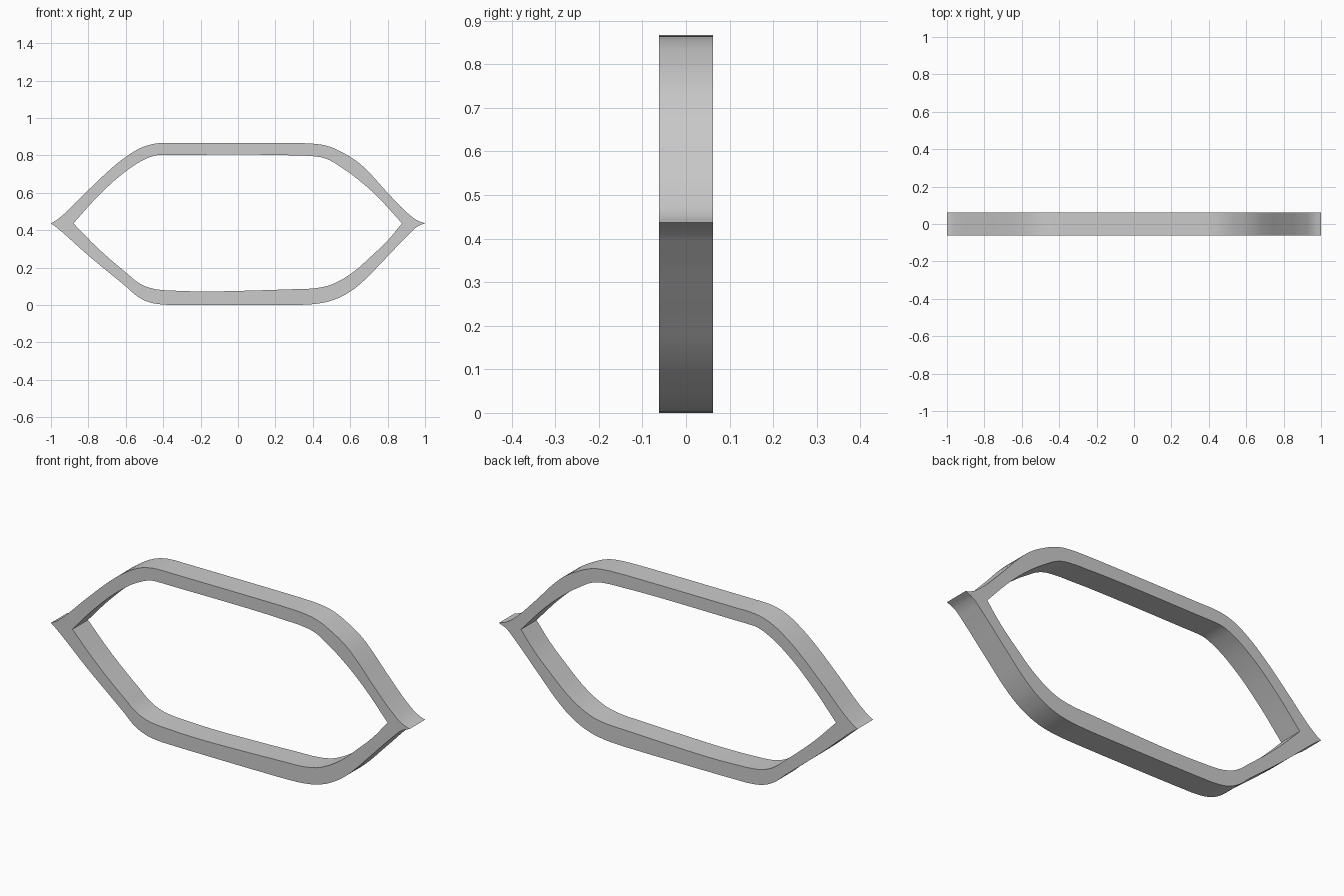
import bpy, bmesh, math

if "Cube" in bpy.data.objects:
    bpy.data.objects.remove(bpy.data.objects["Cube"])

HALF_DEPTH = 0.062

# Outlines in (x, z), clockwise from the left tip
outer_top = [(-1, .437), (-.965, .458), (-.80, .615), (-.68, .728), (-.60, .792), (-.52, .84),
             (-.46, .86), (-.40, .867), (-.34, .867), (.24, .867), (.32, .866), (.41, .862),
             (.48, .85), (.56, .815), (.64, .765), (.70, .71), (.80, .60), (.92, .48), (.96, .452)]
outer_bottom = [(1, .437), (.96, .42), (.91, .375), (.78, .24), (.65, .11), (.58, .06),
                (.50, .024), (.41, .006), (.32, .001), (.25, 0), (-.34, .001), (-.40, .003),
                (-.47, .014), (-.53, .041), (-.60, .10), (-.80, .265), (-.97, .415)]
inner_top = [(-.88, .437), (-.75, .58), (-.60, .715), (-.50, .778), (-.44, .80), (-.39, .803),
             (-.33, .803), (.20, .803), (.30, .80), (.40, .796), (.47, .783), (.55, .738),
             (.65, .665), (.74, .585)]
inner_bottom = [(.877, .437), (.80, .345), (.72, .268), (.60, .165), (.50, .11), (.45, .096),
                (.39, .088), (.30, .085), (.05, .077), (-.20, .073), (-.34, .077), (-.40, .08),
                (-.46, .089), (-.52, .112), (-.60, .175), (-.75, .305)]


def add_loop(curve, top, bottom):
    """Closed smooth outline with sharp points where the two halves meet."""
    pts = top + bottom
    s = curve.splines.new('BEZIER')
    s.bezier_points.add(len(pts) - 1)
    s.use_cyclic_u = True
    for i, (p, (x, z)) in enumerate(zip(s.bezier_points, pts)):
        p.co = (x, z, 0)
        kind = 'VECTOR' if i in (0, len(top)) else 'AUTO'
        p.handle_left_type = p.handle_right_type = kind


# Pointed ring, extruded front to back
curve = bpy.data.curves.new("pointed_ring", 'CURVE')
curve.dimensions = '2D'
curve.fill_mode = 'BOTH'
curve.resolution_u = 5
curve.extrude = HALF_DEPTH
add_loop(curve, outer_top, outer_bottom)
add_loop(curve, inner_top, inner_bottom)
ring = bpy.data.objects.new("pointed_ring", curve)
bpy.context.collection.objects.link(ring)
ring.rotation_euler = (math.pi / 2, 0, 0)
bpy.context.view_layer.objects.active = ring
ring.select_set(True)
bpy.ops.object.convert(target='MESH')
ring = bpy.context.object
bpy.ops.object.transform_apply(rotation=True)

# Weld caps to walls, keep the rims and tips sharp
bm = bmesh.new()
bm.from_mesh(ring.data)
bmesh.ops.remove_doubles(bm, verts=bm.verts, dist=0.0002)
bmesh.ops.recalc_face_normals(bm, faces=bm.faces)
bm.to_mesh(ring.data)
bm.free()
bpy.ops.object.shade_smooth_by_angle(angle=math.radians(35))
